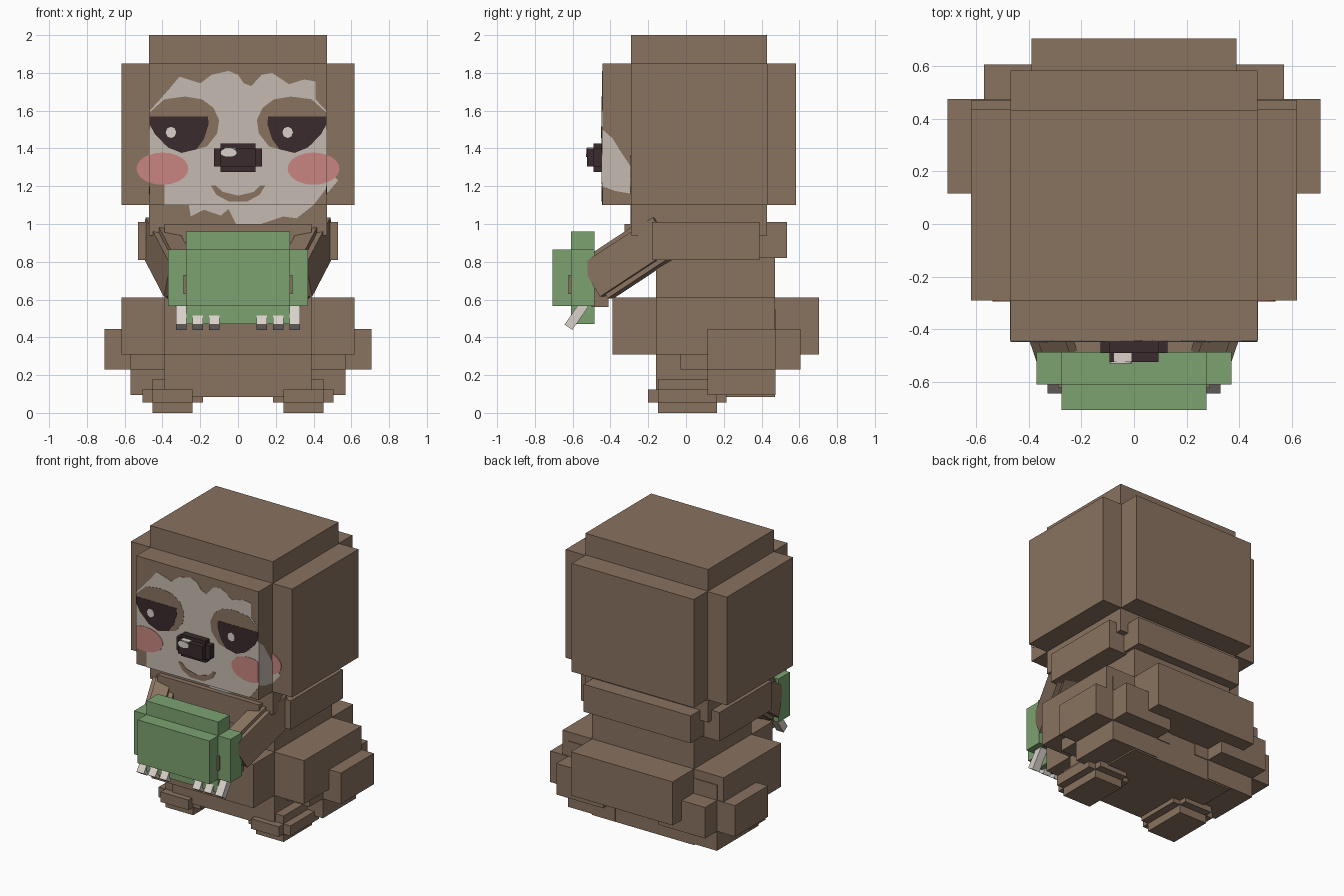
import bpy
import bmesh
from math import sin, cos, pi
from mathutils import Matrix, Vector

default_cube = bpy.data.objects.get("Cube")
if default_cube:
    bpy.data.objects.remove(default_cube, do_unlink=True)


def make_material(name, red, green, blue):
    material = bpy.data.materials.new(name)
    material.use_nodes = True
    color = (red, green, blue, 1)
    material.diffuse_color = color
    material.node_tree.nodes["Principled BSDF"].inputs["Base Color"].default_value = color
    return material


fur = make_material("brown fur", .25, .17, .115)
cream = make_material("cream face", .56, .50, .44)
claw_white = make_material("claw white", .70, .64, .59)
dark = make_material("dark eye and nose", .042, .024, .026)
pink = make_material("pink cheek", .58, .235, .22)
green = make_material("green bundle", .20, .365, .16)


def finish(name, bm, material):
    bmesh.ops.recalc_face_normals(bm, faces=bm.faces)
    mesh = bpy.data.meshes.new(name)
    bm.to_mesh(mesh)
    bm.free()
    mesh.materials.append(material)
    obj = bpy.data.objects.new(name, mesh)
    bpy.context.collection.objects.link(obj)
    return obj


def block(name, material, center, size, rotation=None):
    """Box from centre and size, optionally turned about its centre."""
    bm = bmesh.new()
    turn = rotation.to_4x4() if rotation else Matrix()
    matrix = Matrix.Translation(center) @ turn @ Matrix.Diagonal((*size, 1))
    bmesh.ops.create_cube(bm, size=1, matrix=matrix)
    return finish(name, bm, material)


def span(name, material, x, y, z):
    """Box from the range it covers on each axis."""
    ranges = (x, y, z)
    center = [(low + high) / 2 for low, high in ranges]
    size = [high - low for low, high in ranges]
    return block(name, material, center, size)


def wide(name, material, half_width, y, z):
    return span(name, material, (-half_width, half_width), y, z)


def sided(name, material, side, x, y, z):
    return span(name, material, sorted((side * x[0], side * x[1])), y, z)


def plate(name, material, outline, depth, layer=1, to_space=None):
    """Thin painted plate with an (x, z) outline, facing the front."""
    to_space = to_space or (lambda a, b, d: (a, d, b))
    lift = .0025 * layer
    bm = bmesh.new()
    face = bm.faces.new([bm.verts.new(to_space(a, b, depth)) for a, b in outline])
    push = Vector(to_space(0, 0, -lift)) - Vector(to_space(0, 0, 0))
    result = bmesh.ops.extrude_face_region(bm, geom=[face], use_keep_orig=True)
    moved = [v for v in result["geom"] if isinstance(v, bmesh.types.BMVert)]
    bmesh.ops.translate(bm, verts=moved, vec=push)
    return finish(name, bm, material)


def ellipse(x, z, radius_x, radius_z, steps=32):
    angles = [2 * pi * i / steps for i in range(steps)]
    return [(x + radius_x * cos(a), z + radius_z * sin(a)) for a in angles]


def mirrored(outline, side):
    return [(side * a, b) for a, b in outline]


# Head: three crossing blocks
wide("head_core", fur, .47, (-.29, .43), (.94, 2))
wide("head_sides", fur, .618, (-.29, .435), (1.1, 1.85))
wide("head_front_and_back", fur, .468, (-.443, .583), (1.1, 1.85))

# Torso, belly and collar
torso_depth = (-.16, .47)
wide("torso", fur, .39, torso_depth, (.085, .95))
wide("belly_sides", fur, .618, torso_depth, (.31, .612))
wide("belly_front_and_back", fur, .39, (-.39, .704), (.31, .612))
wide("collar_back", fur, .41, (.39, .535), (.82, 1.01))
wide("collar_front", fur, .39, (-.325, -.16), (.82, 1))

# Green bundle: three crossing blocks
wide("bundle_sides", green, .37, (-.61, -.485), (.565, .865))
wide("bundle_front", green, .275, (-.706, -.485), (.565, .865))
wide("bundle_top_and_bottom", green, .275, (-.61, -.485), (.47, .96))

# Nose
wide("nose_wide", dark, .127, (-.49, -.44), (1.305, 1.4))
wide("nose_tall", dark, .093, (-.49, -.44), (1.275, 1.425))
wide("nose_tip", dark, .093, (-.524, -.44), (1.305, 1.4))
plate("nose_shine", claw_white, ellipse(-.05, 1.378, .043, .022), -.524, 2)
span("nose_shine_top", claw_white, (-.075, -.01), (-.524, -.49), (1.4, 1.404))

# Limbs on both sides
for side, label in ((1, "left"), (-1, "right")):
    # Haunch: three crossing blocks
    sided(label + "_haunch_outer", fur, side, (.1, .708), (.115, .475), (.23, .445))
    sided(label + "_haunch_long", fur, side, (.21, .57), (-.03, .605), (.23, .445))
    sided(label + "_haunch_tall", fur, side, (.21, .57), (.115, .475), (.095, .55))

    # Foot
    sided(label + "_foot_tall", fur, side, (.24, .453), (-.148, .163), (0, .18))
    sided(label + "_foot_wide", fur, side, (.185, .505), (-.148, .163), (.055, .125))
    sided(label + "_foot_long", fur, side, (.24, .453), (-.2, .215), (.055, .125))

    # Upper arm along the collar, then forearm reaching to the bundle
    sided(label + "_upper_arm", fur, side, (.37, .53), (-.18, .39), (.81, 1.01))
    wrist = Vector((side * .3, -.48, .7))
    elbow = Vector((side * .43, -.1, .95))
    reach = elbow - wrist
    turn = reach.to_track_quat("Y", "Z").to_matrix()
    middle = (wrist + elbow) / 2
    block(label + "_forearm", fur, middle, (.16, reach.length, .2), turn)
    block(label + "_forearm_ridge", fur, middle, (.1, reach.length * .9, .25), turn)
    sided(label + "_hand", fur, side, (.1, .33), (-.5, -.41), (.56, .8))
    sided(label + "_thumb", fur, side, (.275, .288), (-.622, -.6), (.63, .73))

    # Claws
    tilt = Matrix.Rotation(-.6, 3, "X")
    for number in range(3):
        x = side * (.3 - .087 * number)
        block(label + "_claw", claw_white, (x, -.58, .515), (.055, .05, .15), tilt)

# Cream face, chin and the cream wrapping round the cheeks
face_front, core_front = -.443, -.29
face = [(-.39, 1.1), (-.39, 1.21), (-.468, 1.22), (-.468, 1.6), (-.43, 1.64),
        (-.36, 1.72), (-.31, 1.78), (-.2, 1.745), (-.14, 1.79), (-.05, 1.81),
        (0, 1.79), (.03, 1.745), (.07, 1.73), (.125, 1.79), (.18, 1.8),
        (.27, 1.74), (.35, 1.765), (.41, 1.755), (.41, 1.66), (.468, 1.6),
        (.468, 1.19), (.4, 1.1)]
plate("face", cream, face, face_front)
chin = [(-.26, 1.1), (-.25, 1.04), (-.18, 1.075), (-.09, 1.045), (-.05, 1.08),
        (-.01, 1), (.12, 1), (.24, 1.04), (.31, 1.03), (.4, 1.1)]
plate("chin", cream, chin, core_front)
plate("cheek_corner", cream, [(.47, 1.16), (.53, 1.23), (.47, 1.3)], core_front)
cheek = [(-.443, 1.5), (-.39, 1.455), (-.35, 1.39), (-.29, 1.3), (-.29, 1.16),
         (-.375, 1.175), (-.443, 1.2)]
for side in (1, -1):
    plate("cheek_wrap", cream, cheek, -.468, 1,
          lambda a, b, d, side=side: (-side * d, a, b))

# Eyes, brows and blush, mirrored
brow = [(.468, 1.59), (.39, 1.66), (.28, 1.675), (.19, 1.66), (.13, 1.615),
        (.1, 1.55), (.11, 1.48), (.165, 1.41), (.3, 1.375), (.39, 1.42), (.468, 1.52)]
eye = [(.468, 1.57), (.16, 1.57), (.155, 1.53), (.18, 1.45), (.22, 1.395),
       (.3, 1.377), (.37, 1.405), (.44, 1.475), (.468, 1.53)]
blush = ellipse(.4, 1.293, .137, .085)
edge = .468
for side in (1, -1):
    plate("brow_patch", fur, mirrored(brow, side), face_front, 1.6)
    plate("eye", dark, mirrored(eye, side), face_front, 2.2)
    inner = [(min(a, edge), b) for a, b in blush]
    outer = [(a, b) for a, b in blush if a > edge]
    plate("blush", pink, mirrored(inner, side), face_front, 2)
    # Blush continues on the set-back side of the head
    outer.sort(key=lambda point: point[1])
    outer += [(edge, outer[-1][1]), (edge, outer[0][1])]
    plate("blush_outer", pink, mirrored(outer, side), core_front, 2)

for x in (-.355, .263):
    plate("eye_shine", claw_white, ellipse(x, 1.485, .028, .03, 8), face_front, 3)

# Smile
smile = [(-.145, 1.205), (-.12, 1.205), (-.08, 1.17), (0, 1.15), (.085, 1.17),
         (.12, 1.205), (.145, 1.205), (.115, 1.155), (.05, 1.12), (-.05, 1.12), (-.115, 1.155)]
plate("smile", fur, smile, face_front, 2)
